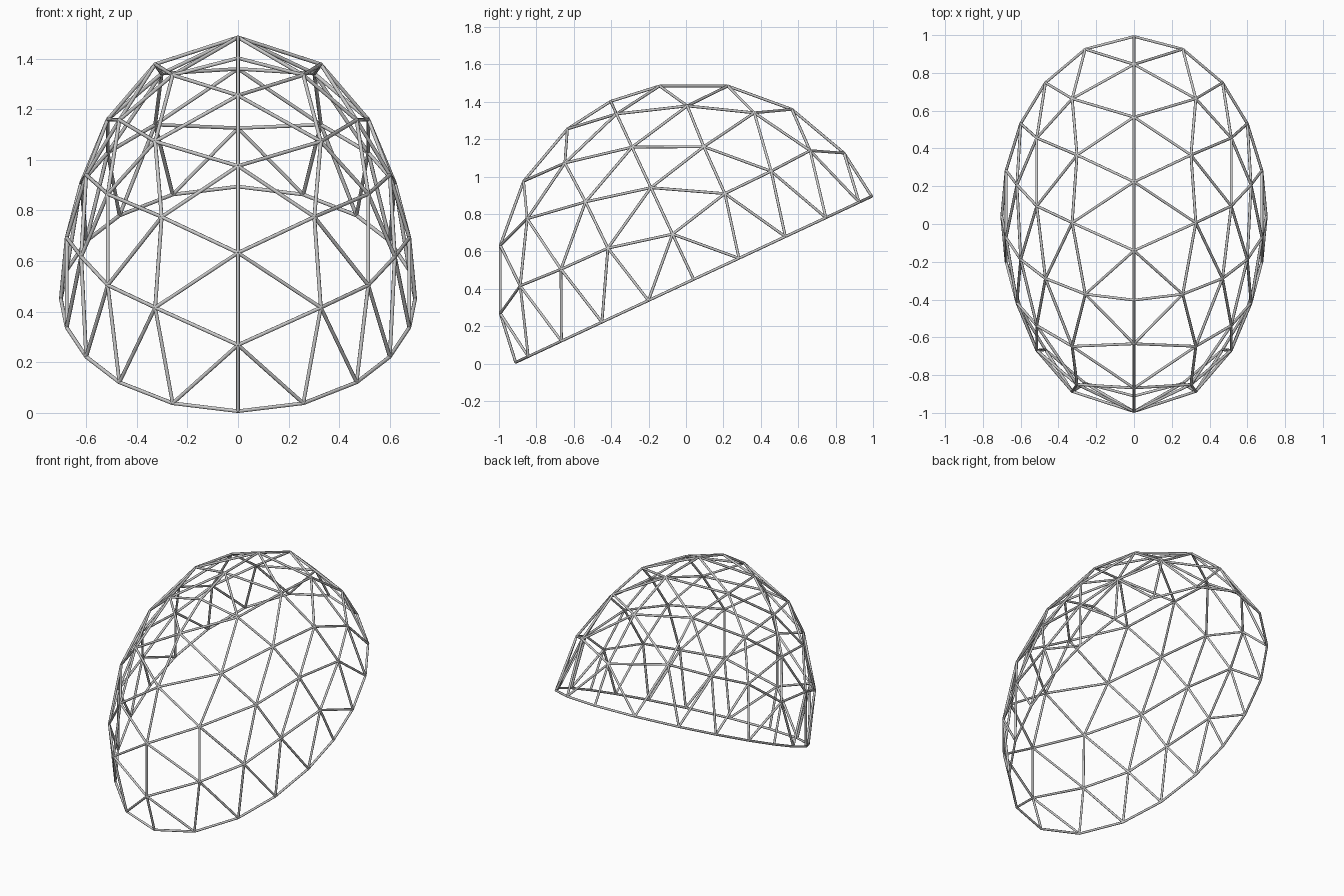
import bpy, bmesh
from math import radians, sin, sqrt
from mathutils import Matrix, Vector

if "Cube" in bpy.data.objects:
    bpy.data.objects.remove(bpy.data.objects["Cube"])

R, SIDE, TILT = 1.05, 0.70, radians(25)   # spheroid radii and tilt
ROD = 0.0075
N = 5                                     # divisions per octant edge

# Node layout on one octant: (steps along length, steps up) -> (length, height)
layout = {(0, 0): (0, 0), (1, 0): (.267, 0), (2, 0): (.541, 0), (3, 0): (.780, 0),
          (4, 0): (.976, 0), (5, 0): (R, 0), (4, 1): (1.014, .272), (3, 2): (.860, .602),
          (1, 1): (.345, .345), (2, 1): (.620, .349), (3, 1): (.855, .361), (2, 2): (.670, .670)}


def node(j, k, sx, sy):
    u, w = layout[(j, k)] if (j, k) in layout else layout[(k, j)][::-1]
    x = 0 if j + k == N else SIDE * sqrt(max(0, 1 - (u * u + w * w) / R ** 2))
    return tuple(round(c, 4) + 0.0 for c in (sx * x, sy * u, w))


# Collect every strut once over the four mirrored octants
struts = set()
for sx in (1, -1):
    for sy in (1, -1):
        for j in range(N + 1):
            for k in range(N + 1 - j):
                for dj, dk in ((1, 0), (0, 1), (1, -1)):
                    a, b = j + dj, k + dk
                    if b >= 0 and a + b <= N:
                        struts.add(tuple(sorted((node(j, k, sx, sy), node(a, b, sx, sy)))))

# Round rod along each strut
bm = bmesh.new()
for p, q in sorted(struts):
    p, q = Vector(p), Vector(q)
    d = q - p
    m = Matrix.Translation((p + q) / 2) @ d.to_track_quat('Z', 'Y').to_matrix().to_4x4()
    bmesh.ops.create_cone(bm, cap_ends=True, segments=8, radius1=ROD, radius2=ROD,
                          depth=d.length, matrix=m)

# Tilt the dome so the front edge rests on the floor
bm.transform(Matrix.Translation((0, .041, R * sin(TILT) + ROD * .9)) @ Matrix.Rotation(TILT, 4, 'X'))
mesh = bpy.data.meshes.new("dome_lattice")
bm.to_mesh(mesh)
bm.free()
dome = bpy.data.objects.new("dome_lattice", mesh)
bpy.context.collection.objects.link(dome)
bpy.context.view_layer.objects.active = dome
dome.select_set(True)
bpy.ops.object.shade_smooth_by_angle(angle=radians(50))
